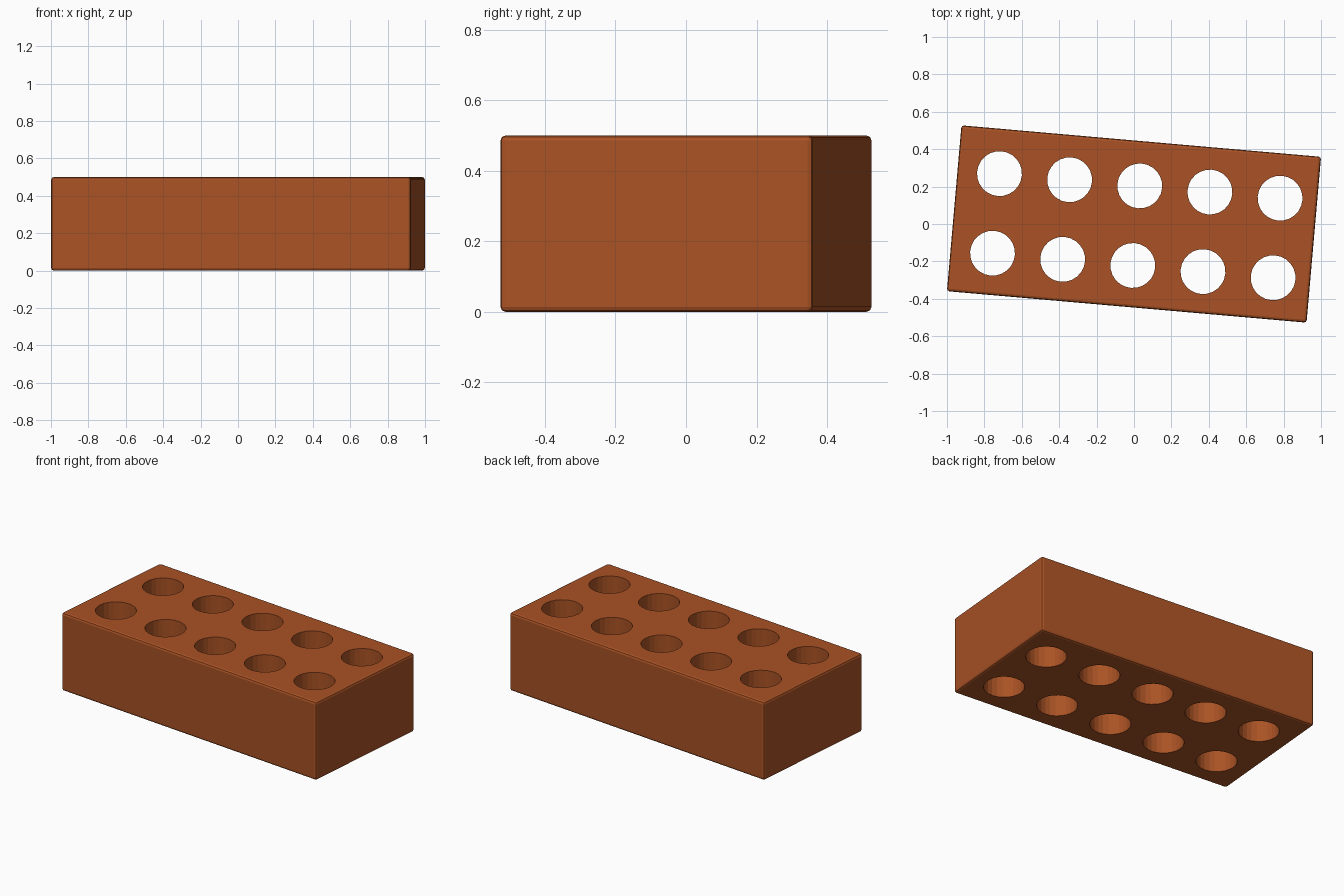
import bpy, math
from mathutils import Matrix

if "Cube" in bpy.data.objects:
    bpy.data.objects.remove(bpy.data.objects["Cube"])

LENGTH, WIDTH, HEIGHT = 1.93, 0.89, 0.5
TURN = Matrix.Rotation(math.radians(-5), 4, 'Z')

mat = bpy.data.materials.new("fired_clay")
mat.diffuse_color = (0.40, 0.085, 0.018, 1)
mat.use_nodes = True
mat.node_tree.nodes["Principled BSDF"].inputs["Base Color"].default_value = mat.diffuse_color

# Brick body with softened edges
bpy.ops.mesh.primitive_cube_add(size=1)
brick = bpy.context.object
brick.name = "brick"
brick.data.transform(Matrix.Translation((0, 0, HEIGHT / 2))
                     @ Matrix.Diagonal((LENGTH, WIDTH, HEIGHT, 1)))
brick.data.materials.append(mat)
bevel = brick.modifiers.new("soft_edges", 'BEVEL')
bevel.width = 0.014
bevel.segments = 2

# Two rows of five through holes
cutters = []
for row in (-1, 1):
    for col in range(-2, 3):
        bpy.ops.mesh.primitive_cylinder_add(
            vertices=24, radius=0.12, depth=1,
            location=(0.013 + col * 0.3765, -0.008 + row * 0.2135, HEIGHT / 2))
        cutters.append(bpy.context.object)

# Join the cutters and subtract them in one pass
bpy.ops.object.select_all(action='DESELECT')
for c in cutters:
    c.select_set(True)
bpy.context.view_layer.objects.active = cutters[0]
bpy.ops.object.join()
bpy.ops.object.transform_apply(location=True)
cutter = bpy.context.object
cutter.name = "hole_cutter"
cutter.data.materials.append(mat)
cutter.hide_render = True

cut = brick.modifiers.new("holes", 'BOOLEAN')
cut.operation = 'DIFFERENCE'
cut.solver = 'EXACT'
cut.object = cutter

bpy.ops.object.select_all(action='DESELECT')
brick.select_set(True)
bpy.context.view_layer.objects.active = brick
for m in ("soft_edges", "holes"):
    bpy.ops.object.modifier_apply(modifier=m)
bpy.data.objects.remove(cutter)

# The brick sits slightly turned
brick.data.transform(TURN)
